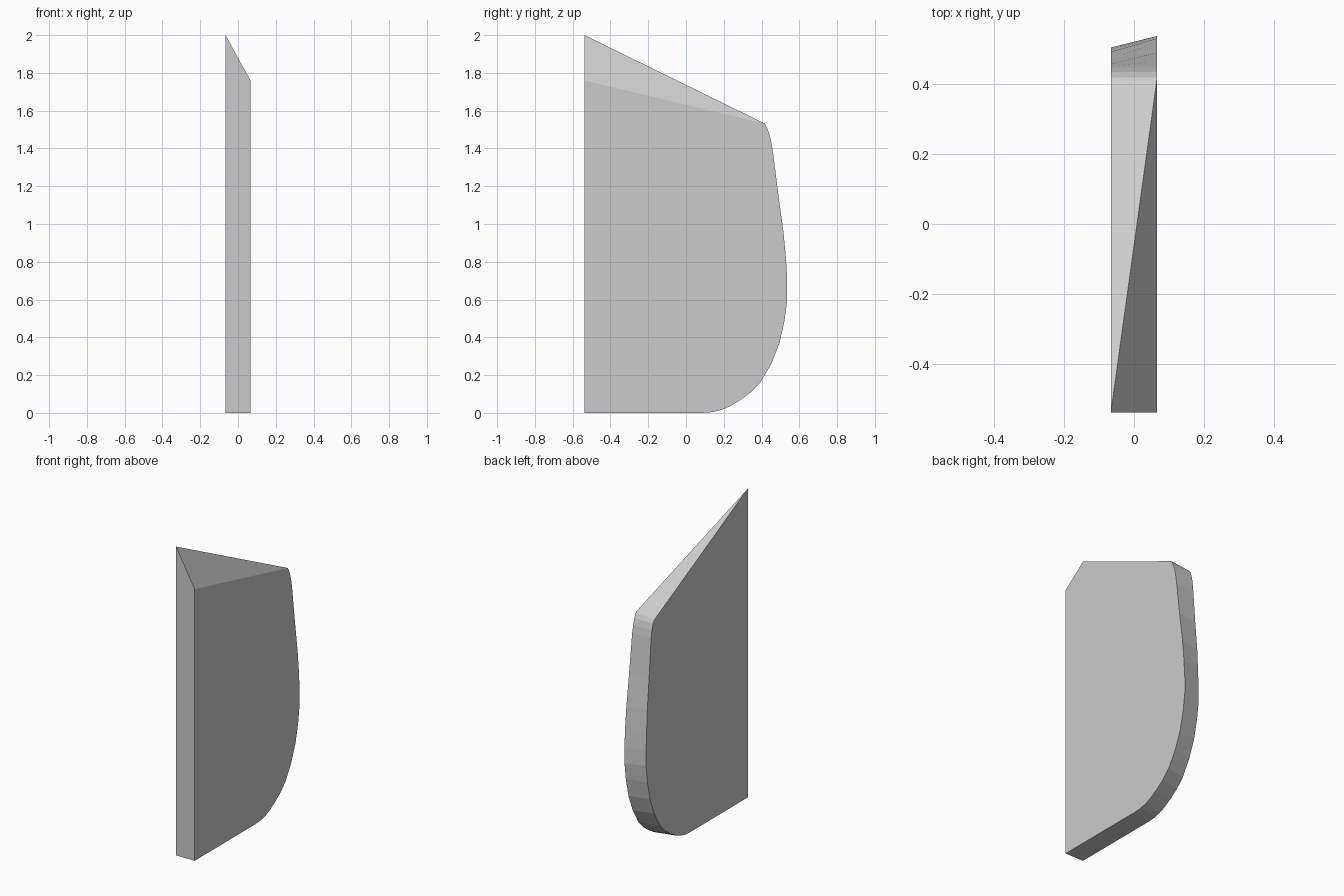
import bpy, bmesh

if "Cube" in bpy.data.objects:
    bpy.data.objects.remove(bpy.data.objects["Cube"])

HALF = 0.066      # half thickness
FRONT = -0.538    # flat front edge
INSET = 0.033     # how far the left outline sits inside the right one

# Curved back outline of the right face, (y, z) from top to bottom
CURVE = [(0.417, 1.532), (0.434, 1.497), (0.447, 1.456), (0.456, 1.41),
         (0.463, 1.36), (0.489, 1.154), (0.516, 0.957), (0.529, 0.82),
         (0.536, 0.70), (0.536, 0.60), (0.522, 0.49), (0.495, 0.37),
         (0.452, 0.26), (0.393, 0.16), (0.340, 0.106), (0.283, 0.065),
         (0.235, 0.036), (0.188, 0.016), (0.140, 0.004), (0.085, 0.0)]


def left_point(y, z):
    """Matching point on the left face: inset fades out towards the top."""
    fade = min(1.0, max(0.0, (1.53 - z) / 0.75))
    return y - INSET * fade, z


bm = bmesh.new()


def outline(x, top_z, curve):
    """Closed side outline: front top, back curve, front bottom."""
    pts = [(FRONT, top_z)] + curve + [(FRONT, 0.0)]
    return [bm.verts.new((x, y, z)) for y, z in pts]


right = outline(HALF, 1.76, CURVE)
left_curve = [left_point(*p) for p in CURVE]
left_curve[0] = (0.417, 1.516)
left = outline(-HALF, 2.0, left_curve)

# Side faces
bm.faces.new(right)
bm.faces.new(left[::-1])

# Sloping top, folded along the diagonal
bm.faces.new((left[0], right[0], right[1]))
bm.faces.new((left[0], right[1], left[1]))

# Back, bottom and front strips
n = len(right)
for i in range(1, n):
    j = (i + 1) % n
    bm.faces.new((left[i], right[i], right[j], left[j]))

bmesh.ops.recalc_face_normals(bm, faces=bm.faces)
mesh = bpy.data.meshes.new("curved_panel")
bm.to_mesh(mesh)
bm.free()
panel = bpy.data.objects.new("curved_panel", mesh)
bpy.context.collection.objects.link(panel)
